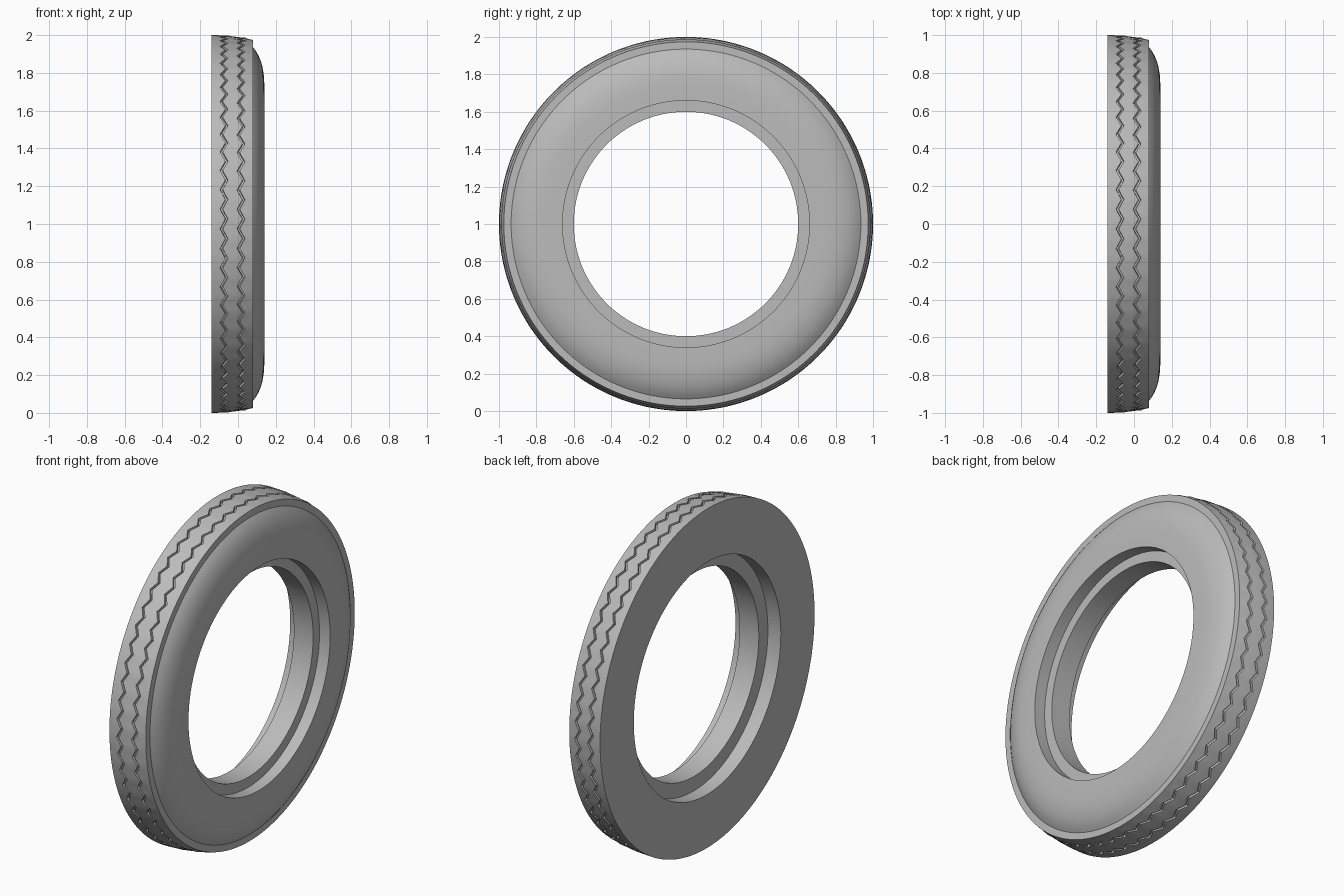
import bpy, bmesh, math

if "Cube" in bpy.data.objects:
    bpy.data.objects.remove(bpy.data.objects["Cube"], do_unlink=True)

TEETH, STEPS = 60, 4            # zigzag teeth, segments per tooth
SEGS = TEETH * STEPS
HALF = 0.139                    # half of the tyre width
SHOULDER = 0.08                 # x of the tread's outer edge
SWING = 0.014                   # sideways swing of the zigzag

rubber = bpy.data.materials.new("grey rubber")
rubber.use_nodes = True
rubber.diffuse_color = (0.5, 0.5, 0.5, 1)
rubber.node_tree.nodes["Principled BSDF"].inputs["Base Color"].default_value = (0.5, 0.5, 0.5, 1)


def tread_radius(x):
    return 1 - 0.026 * ((x + HALF) / (SHOULDER + HALF)) ** 2


# Cross-section as (x, radius, depth below surface, zigzag swing)
def groove(centre, width=0.007, depth=0.014):
    return [(centre + s * width, tread_radius(centre) - d, SWING)
            for s, d in ((-1, 0), (-0.7, depth), (0.7, depth), (1, 0))]


tread = [(-HALF, 1, 0), (-0.11, tread_radius(-0.11), 0)]
tread += groove(-0.074)
tread += [(-0.03, tread_radius(-0.03), 0)]
tread += groove(0.016)
tread += [(0.055, tread_radius(0.055), 0), (SHOULDER, tread_radius(SHOULDER), 0)]

sidewall = [(SHOULDER, 0.935, 0), (0.095, 0.915, 0), (0.108, 0.893, 0),
            (0.12, 0.865, 0), (0.13, 0.83, 0), (0.136, 0.795, 0),
            (HALF, 0.75, 0), (HALF, 0.66, 0)]

# Stepped bore with a raised rib, then the flat back closes the loop
bore = [(0.07, 0.66, 0), (0.07, 0.6, 0), (-0.055, 0.6, 0),
        (-0.055, 0.685, 0), (-HALF, 0.685, 0)]

# Sweep the section round the axle
bm = bmesh.new()
wave = (0, 1, 0, -1)
rings = []
for i in range(SEGS):
    a = 2 * math.pi * i / SEGS
    rings.append([bm.verts.new((x + swing * wave[i % STEPS],
                                r * math.sin(a), 1 + r * math.cos(a)))
                  for x, r, swing in tread + sidewall + bore])
for i, ring in enumerate(rings):
    after = rings[(i + 1) % SEGS]
    for j in range(len(ring)):
        k = (j + 1) % len(ring)
        bm.faces.new((ring[j], ring[k], after[k], after[j]))
bmesh.ops.recalc_face_normals(bm, faces=bm.faces)

mesh = bpy.data.meshes.new("half_tyre")
bm.to_mesh(mesh)
bm.free()
mesh.materials.append(rubber)
tyre = bpy.data.objects.new("half_tyre", mesh)
bpy.context.collection.objects.link(tyre)
bpy.context.view_layer.objects.active = tyre
tyre.select_set(True)
bpy.ops.object.shade_smooth_by_angle(angle=math.radians(30))
